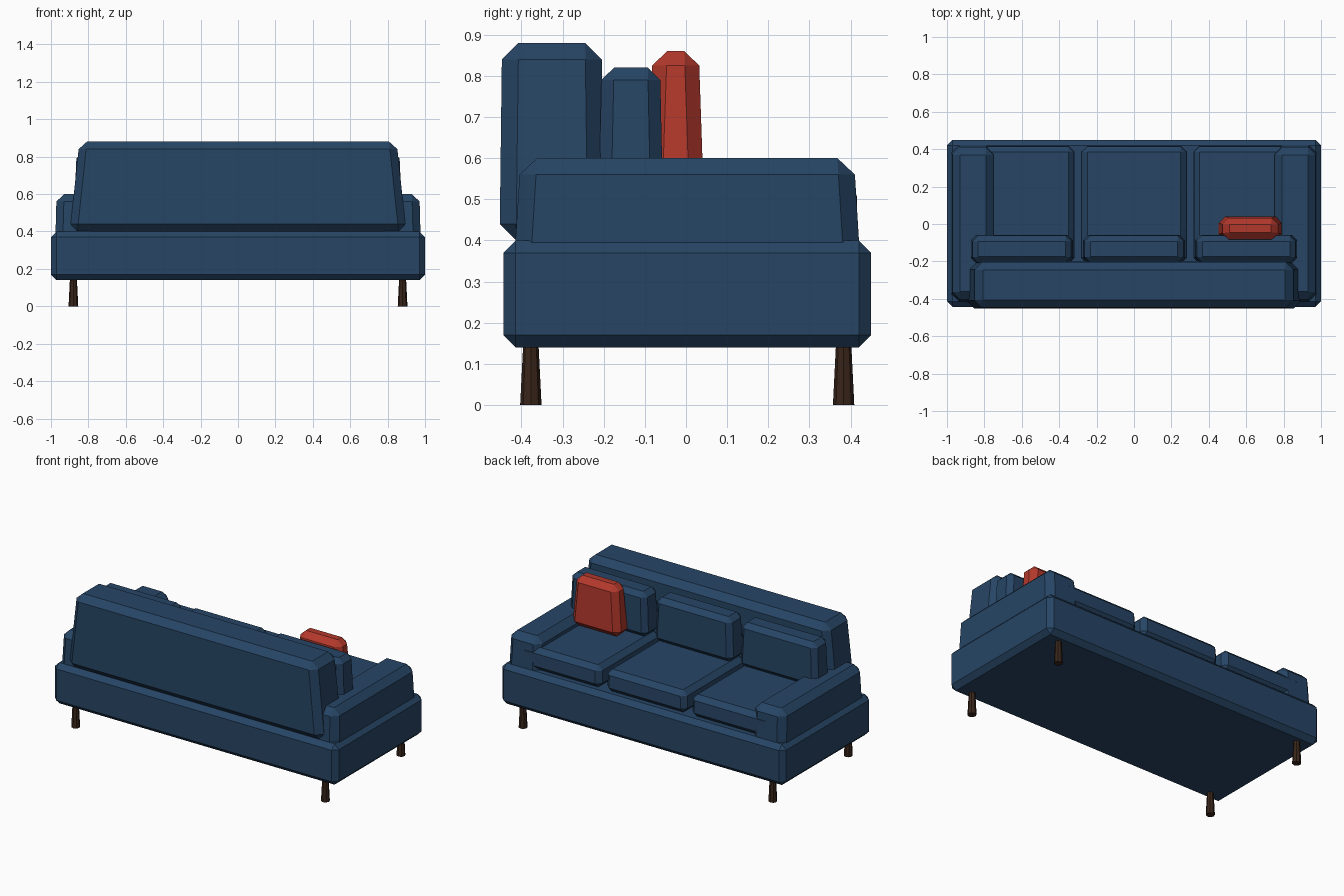
import bpy, bmesh
from mathutils import Matrix

if "Cube" in bpy.data.objects:
    bpy.data.objects.remove(bpy.data.objects["Cube"])


def material(name, rgb):
    m = bpy.data.materials.new(name)
    m.diffuse_color = (*rgb, 1)
    m.use_nodes = True
    m.node_tree.nodes["Principled BSDF"].inputs["Base Color"].default_value = m.diffuse_color
    return m


BLUE = material("blue_fabric", (0.02, 0.06, 0.13))
RED = material("red_fabric", (0.45, 0.04, 0.025))
WOOD = material("dark_wood", (0.04, 0.018, 0.01))


def finish(name, bm, mat):
    mesh = bpy.data.meshes.new(name)
    bm.to_mesh(mesh)
    bm.free()
    mesh.materials.append(mat)
    ob = bpy.data.objects.new(name, mesh)
    bpy.context.collection.objects.link(ob)
    return ob


def block(name, x, y, z0, z1, bottom, top, chamfer, mat=BLUE):
    """Chamfered box centred on x, y whose half sizes go from bottom to top."""
    bm = bmesh.new()
    bmesh.ops.create_cube(bm, size=2)
    for v in bm.verts:
        hx, hy = top if v.co.z > 0 else bottom
        v.co = (x + v.co.x * hx, y + v.co.y * hy, z1 if v.co.z > 0 else z0)
    ob = finish(name, bm, mat)
    mod = ob.modifiers.new("chamfer", 'BEVEL')
    mod.width = chamfer
    mod.segments = 1
    mod.limit_method = 'NONE'
    return ob


CY = 0.003

# Base and backrest
block("base", 0, CY, 0.14, 0.40, (1.0, 0.447), (1.0, 0.447), 0.03)
block("backrest", 0, -0.326, 0.40, 0.88, (0.899, 0.127), (0.848, 0.121), 0.04)

# Arms, sunk into the base
for side, s in (("left", -1), ("right", 1)):
    block(f"{side}_arm", s * 0.861, CY, 0.34, 0.60,
          (0.116, 0.421), (0.109, 0.405), 0.04)

# Three seat cushions with a back cushion behind each
for side, x in (("left", -0.6), ("middle", 0), ("right", 0.6)):
    block(f"{side}_seat_cushion", x, 0.103, 0.40, 0.54,
          (0.283, 0.315), (0.279, 0.311), 0.03)
    block(f"{side}_back_cushion", x, -0.134, 0.54, 0.82,
          (0.275, 0.077), (0.263, 0.071), 0.03)

# Loose throw pillow
block("throw_pillow", 0.622, -0.025, 0.54, 0.86,
      (0.172, 0.067), (0.146, 0.056), 0.035, RED)

# Legs, wider at the floor
for fb, sy in (("front", -1), ("back", 1)):
    for side, sx in (("left", -1), ("right", 1)):
        bm = bmesh.new()
        bmesh.ops.create_cone(bm, cap_ends=True, segments=8, radius1=0.026,
                              radius2=0.018, depth=0.16,
                              matrix=Matrix.Translation((sx * 0.88, CY + sy * 0.38, 0.08)))
        finish(f"{fb}_{side}_leg", bm, WOOD)
